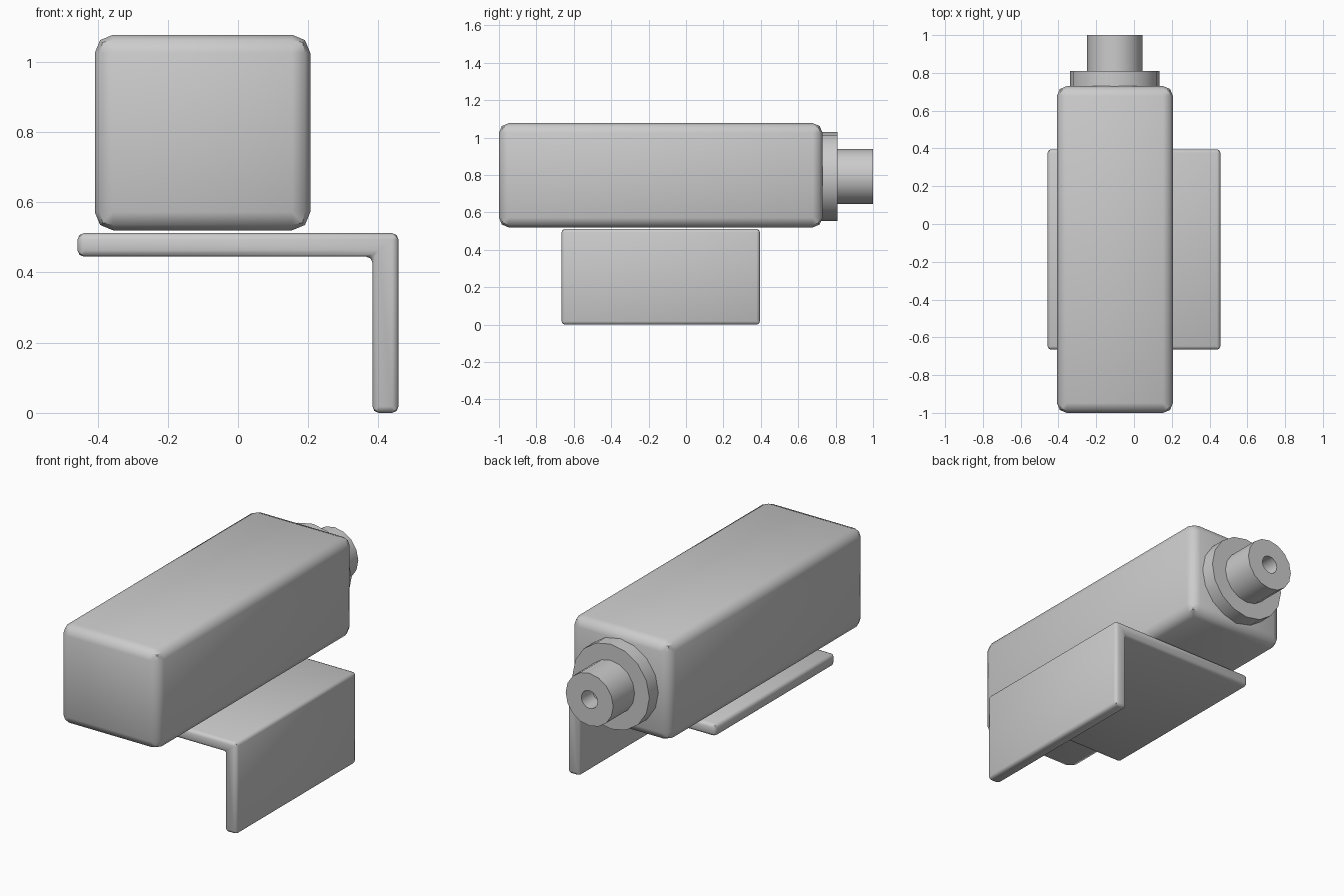
import bpy, bmesh, math
from mathutils import Matrix, Vector

if "Cube" in bpy.data.objects:
    bpy.data.objects.remove(bpy.data.objects["Cube"])


def finish(name, bm, bevel=0.0):
    bmesh.ops.remove_doubles(bm, verts=bm.verts, dist=1e-5)
    bmesh.ops.recalc_face_normals(bm, faces=bm.faces)
    if bevel:
        bmesh.ops.bevel(bm, geom=list(bm.edges), offset=bevel, segments=2,
                        profile=0.5, affect='EDGES')
    mesh = bpy.data.meshes.new(name)
    bm.to_mesh(mesh)
    bm.free()
    obj = bpy.data.objects.new(name, mesh)
    bpy.context.collection.objects.link(obj)
    bpy.ops.object.select_all(action='DESELECT')
    bpy.context.view_layer.objects.active = obj
    obj.select_set(True)
    bpy.ops.object.shade_smooth_by_angle(angle=math.radians(46))
    return obj


def extrude_profile(name, points, y0, y1, bevel):
    """Extrude an x/z outline along y and round its edges."""
    bm = bmesh.new()
    face = bm.faces.new([bm.verts.new((x, y0, z)) for x, z in points])
    ext = bmesh.ops.extrude_face_region(bm, geom=[face], use_keep_orig=True)
    moved = [v for v in ext['geom'] if isinstance(v, bmesh.types.BMVert)]
    bmesh.ops.translate(bm, verts=moved, vec=(0, y1 - y0, 0))
    return finish(name, bm, bevel)


def lathe(name, profile, steps=16):
    """Spin a (radius, y) profile around the lens axis."""
    cx, cz = -0.102, 0.793
    bm = bmesh.new()
    verts = [bm.verts.new((cx + r, y, cz)) for r, y in profile]
    edges = [bm.edges.new(p) for p in zip(verts, verts[1:])]
    bmesh.ops.spin(bm, geom=verts + edges, cent=(cx, 0, cz), axis=(0, 1, 0),
                   angle=math.tau, steps=steps)
    return finish(name, bm)


# Main housing
extrude_profile("housing", [(-0.408, 0.52), (0.206, 0.52), (0.206, 1.077), (-0.408, 1.077)],
                -1.0, 0.73, 0.052)

# L-shaped mounting bracket
extrude_profile("mounting_bracket",
                [(-0.457, 0.445), (0.383, 0.445), (0.383, 0.0),
                 (0.457, 0.0), (0.457, 0.512), (-0.457, 0.512)],
                -0.665, 0.395, 0.018)

# Round collar and hollow barrel at the back end
lathe("collar", [(0, 0.70), (0.238, 0.70), (0.238, 0.81), (0, 0.81)])
lathe("barrel", [(0, 0.80), (0.147, 0.80), (0.147, 1.0), (0.05, 1.0), (0.05, 0.9), (0, 0.9)])
